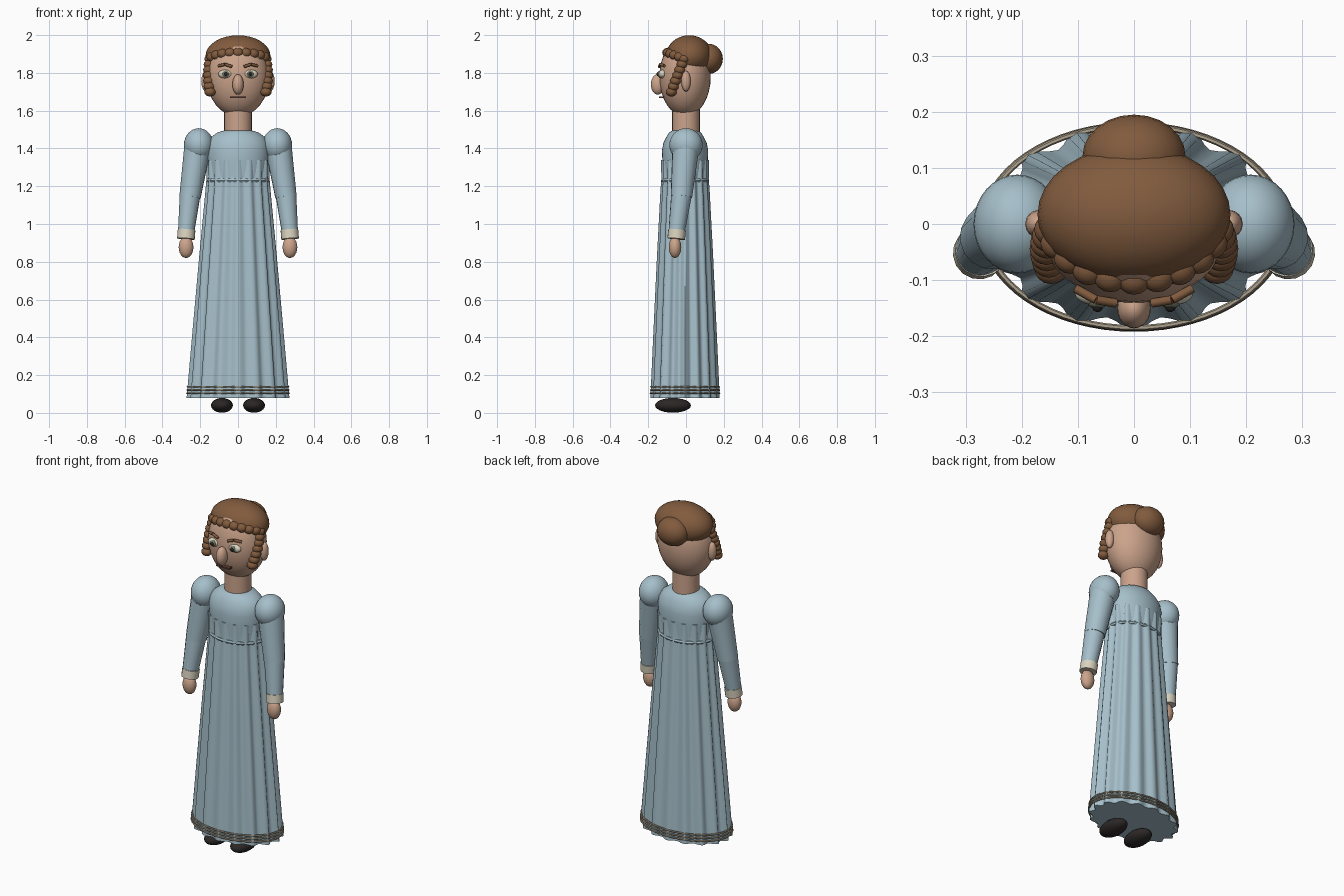
import bpy, bmesh, math
from mathutils import Vector, Matrix

if "Cube" in bpy.data.objects:
    bpy.data.objects.remove(bpy.data.objects["Cube"])


def material(name, rgb):
    m = bpy.data.materials.new(name)
    m.diffuse_color = (*rgb, 1)
    m.use_nodes = True
    m.node_tree.nodes["Principled BSDF"].inputs["Base Color"].default_value = m.diffuse_color
    return m


BLUE = material("pale blue cloth", (0.38, 0.52, 0.59))
SKIN = material("skin", (0.60, 0.37, 0.26))
HAIR = material("brown hair", (0.22, 0.105, 0.048))
CREAM = material("cream", (0.70, 0.65, 0.52))
TRIM = material("taupe trim", (0.42, 0.36, 0.27))
BLACK = material("soft black", (0.025, 0.02, 0.02))
IRIS = material("grey green iris", (0.20, 0.22, 0.15))
LIPS = material("dark lips", (0.13, 0.05, 0.04))


def finish(name, bm, mat, angle=50):
    bmesh.ops.recalc_face_normals(bm, faces=bm.faces)
    mesh = bpy.data.meshes.new(name)
    bm.to_mesh(mesh)
    bm.free()
    mesh.materials.append(mat)
    mesh.shade_smooth()
    mesh.set_sharp_from_angle(angle=math.radians(angle))
    obj = bpy.data.objects.new(name, mesh)
    bpy.context.collection.objects.link(obj)
    return obj


def add_ball(bm, centre, radii, seg=24):
    mat = Matrix.Translation(centre) @ Matrix.Diagonal((*radii, 1))
    bmesh.ops.create_uvsphere(bm, u_segments=seg, v_segments=seg // 2, radius=1, matrix=mat)


def ball(name, centre, radii, mat, seg=24):
    bm = bmesh.new()
    add_ball(bm, centre, radii, seg)
    return finish(name, bm, mat)


def loft(name, rings, mat, seg=32, pleats=0, closed=False, angle=50):
    """Skin elliptical rings (z, rx, ry, cy, pleat depth)."""
    bm = bmesh.new()
    loops = []
    for z, rx, ry, cy, depth in rings:
        loop = []
        for i in range(seg):
            a = math.tau * i / seg
            k = 1 + depth * math.cos(pleats * a)
            loop.append(bm.verts.new((rx * k * math.sin(a), cy - ry * k * math.cos(a), z)))
        loops.append(loop)
    pairs = list(zip(loops, loops[1:]))
    if closed:
        pairs.append((loops[-1], loops[0]))
    else:
        bm.faces.new(loops[0])
        bm.faces.new(loops[-1])
    for lo, hi in pairs:
        for i in range(seg):
            j = (i + 1) % seg
            bm.faces.new((lo[i], lo[j], hi[j], hi[i]))
    return finish(name, bm, mat, angle)


def limb(name, a, b, r1, r2, mat, seg=16):
    a, b = Vector(a), Vector(b)
    d = b - a
    bm = bmesh.new()
    m = Matrix.Translation((a + b) / 2) @ d.to_track_quat('Z', 'Y').to_matrix().to_4x4()
    bmesh.ops.create_cone(bm, cap_ends=True, segments=seg, radius1=r1, radius2=r2,
                          depth=d.length, matrix=m)
    return finish(name, bm, mat)


def band(name, z, rx, ry, cy, t, mat):
    rings = [(z + t * math.sin(a), rx + t * math.cos(a), ry + t * math.cos(a), cy, 0)
             for a in (math.tau * i / 6 for i in range(6))]
    return loft(name, rings, mat, seg=64, closed=True)


# Dress: pleated skirt, bodice, gathered waist and hem bands
CY = -0.005
loft("skirt", [(0.08, 0.258, 0.174, CY, 0.055), (0.45, 0.227, 0.158, CY, 0.055),
               (0.85, 0.193, 0.140, CY, 0.055), (1.18, 0.164, 0.124, CY, 0.05),
               (1.24, 0.160, 0.120, CY, 0.045), (1.34, 0.160, 0.120, CY, 0.06)],
     BLUE, seg=96, pleats=16, angle=60)
loft("bodice", [(1.20, 0.150, 0.112, CY, 0), (1.33, 0.160, 0.120, CY, 0),
                (1.39, 0.166, 0.122, CY, 0), (1.43, 0.160, 0.115, CY, 0),
                (1.46, 0.143, 0.100, CY, 0), (1.485, 0.11, 0.085, CY, 0),
                (1.497, 0.07, 0.065, CY, 0)], BLUE, seg=40)
band("waist_cord", 1.232, 0.157, 0.117, CY, 0.010, BLUE)
for i, z in enumerate((0.105, 0.122, 0.139)):
    band(f"hem_band_{i + 1}", z, 0.270 - 0.0015 * i, 0.182 - 0.001 * i, CY, 0.005, TRIM)

# Neck and head
loft("neck", [(1.45, 0.073, 0.073, 0, 0), (1.63, 0.073, 0.073, 0, 0)], SKIN, seg=24)
ball("head", (0, -0.005, 1.78), (0.166, 0.136, 0.21), SKIN, 32)
ball("nose", (0, -0.150, 1.74), (0.030, 0.036, 0.054), SKIN)

# Hair cap and bun
ball("hair_cap", (0, 0.017, 1.89), (0.172, 0.123, 0.11), HAIR, 32)
ball("hair_bun", (0, 0.120, 1.875), (0.092, 0.075, 0.080), HAIR)

# Row of curls over the forehead
bm = bmesh.new()
for i in range(9):
    a = math.radians(-64 + 16 * i)
    add_ball(bm, (0.152 * math.sin(a), 0.015 - 0.112 * math.cos(a), 1.868 + 0.04 * math.cos(a)),
             (0.030, 0.029, 0.026), 16)
finish("forehead_curls", bm, HAIR)

# Mouth
bm = bmesh.new()
bmesh.ops.create_cube(bm, size=1, matrix=Matrix.Translation((0, -0.130, 1.672))
                      @ Matrix.Diagonal((0.084, 0.026, 0.009, 1)))
finish("mouth", bm, LIPS)

for side, s in (("left", 1), ("right", -1)):
    # Eyes and brows
    ball(side + "_eye", (s * 0.067, -0.124, 1.795), (0.038, 0.021, 0.023), CREAM)
    ball(side + "_iris", (s * 0.065, -0.139, 1.795), (0.018, 0.012, 0.018), IRIS, 16)
    ball(side + "_pupil", (s * 0.065, -0.147, 1.795), (0.010, 0.010, 0.011), BLACK, 16)
    brow = [(0.032, -0.141, 1.834), (0.068, -0.135, 1.846), (0.104, -0.115, 1.838)]
    for i in range(2):
        p, q = [(s * x, y, z) for x, y, z in brow[i:i + 2]]
        limb(f"{side}_brow_{i + 1}", p, q, 0.008, 0.008, HAIR, 8)

    # Ear and hanging ringlet
    ball(side + "_ear", (s * 0.170, 0, 1.757), (0.024, 0.025, 0.055), SKIN, 16)
    bm = bmesh.new()
    for i in range(7):
        t = i / 6
        add_ball(bm, (s * (0.148 + 0.008 * math.sin(t * math.pi)), -0.01 - 0.068 * t,
                      1.875 - 0.175 * t), (0.030, 0.029, 0.024), 16)
    finish(side + "_ringlet", bm, HAIR)

    # Puffed sleeve, arm, cuff and hand
    ball(side + "_puff_sleeve", (s * 0.208, 0, 1.42), (0.078, 0.088, 0.088), BLUE, 32)
    limb(side + "_upper_sleeve", (s * 0.212, 0, 1.42), (s * 0.254, -0.024, 1.145),
         0.072, 0.057, BLUE)
    limb(side + "_lower_sleeve", (s * 0.254, -0.024, 1.155), (s * 0.275, -0.050, 0.955),
         0.055, 0.043, BLUE)
    limb(side + "_cuff", (s * 0.272, -0.047, 0.970), (s * 0.276, -0.052, 0.922),
         0.047, 0.047, CREAM)
    ball(side + "_hand", (s * 0.275, -0.058, 0.878), (0.039, 0.033, 0.057), SKIN)

    # Shoe
    ball(side + "_shoe", (s * 0.085, -0.069, 0.041), (0.058, 0.095, 0.039), BLACK)

# Rest the shoes on the ground
for obj in bpy.context.collection.objects:
    obj.location.z -= 0.001
